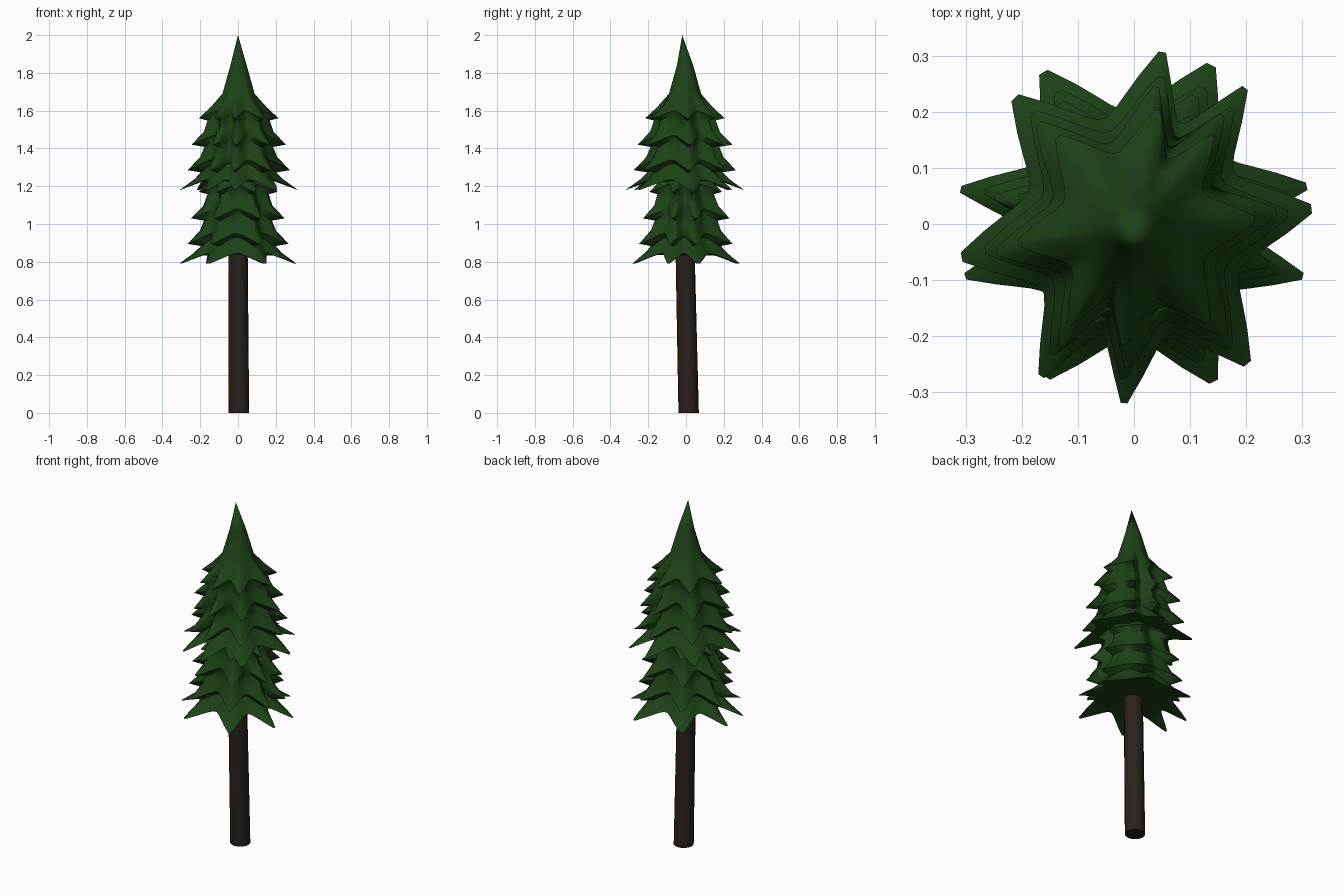
import bpy, bmesh, math, random
from mathutils import Vector

if "Cube" in bpy.data.objects:
    bpy.data.objects.remove(bpy.data.objects["Cube"])


def material(name, rgb):
    m = bpy.data.materials.new(name)
    m.diffuse_color = (*rgb, 1)
    m.use_nodes = True
    m.node_tree.nodes["Principled BSDF"].inputs["Base Color"].default_value = m.diffuse_color
    return m


def finish(name, bm, mat, angle):
    bmesh.ops.recalc_face_normals(bm, faces=bm.faces)
    me = bpy.data.meshes.new(name)
    bm.to_mesh(me)
    bm.free()
    ob = bpy.data.objects.new(name, me)
    bpy.context.collection.objects.link(ob)
    me.materials.append(mat)
    bpy.ops.object.select_all(action='DESELECT')
    bpy.context.view_layer.objects.active = ob
    ob.select_set(True)
    bpy.ops.object.shade_smooth_by_angle(angle=math.radians(angle))
    return ob


def bridge(bm, a, b):
    n = len(a)
    for i in range(n):
        j = (i + 1) % n
        bm.faces.new((a[i], a[j], b[j], b[i]))


green = material("needles", (0.013, 0.054, 0.009))
brown = material("bark", (0.024, 0.015, 0.010))

# Branch directions of one crown section (degrees), unevenly spaced
TIPS = [12, 64, 121, 169, 197, 240, 297, 343]
STEPS = 10
# Tiers: inner radius at top, scallop radius, tip radius, top z, edge z, tip z
TIERS = [(0.085, 0.135, 0.212, 1.69, 1.60, 1.56),
         (0.120, 0.155, 0.252, 1.57, 1.47, 1.42),
         (0.138, 0.175, 0.272, 1.44, 1.34, 1.285),
         (0.155, 0.200, 0.315, 1.31, 1.235, 1.18)]


def columns(shift):
    """Angles round the crown, with a weight of 1 at each blunt tip and 0 between."""
    out = []
    for i, a in enumerate(TIPS):
        gap = (TIPS[(i + 1) % len(TIPS)] - a) % 360
        for s in range(STEPS):
            t = (s + 0.5) / STEPS
            # squeeze the first and last columns towards the tips
            if s == 0:
                t = 0.03
            elif s == STEPS - 1:
                t = 0.97
            w = min(1, abs(1 - 2 * t) / 0.94) ** 1.7
            out.append((math.radians(a + shift + gap * t), w))
    return out


def crown(name, turn, centre, dz, seed):
    rnd = random.Random(seed)
    bm = bmesh.new()
    cx, cy = centre

    def ring(cols, r0, r1, z0, z1):
        return [bm.verts.new((cx + (r0 + (r1 - r0) * w) * math.cos(a),
                              cy + (r0 + (r1 - r0) * w) * math.sin(a),
                              z0 + (z1 - z0) * w + dz)) for a, w in cols]

    # Pointed top
    cols = columns(turn)
    apex = bm.verts.new((0, -0.02, 2.0 + dz))
    prev = ring(cols, 0.043, 0.043, 1.84, 1.84)
    for i in range(len(prev)):
        bm.faces.new((apex, prev[i], prev[(i + 1) % len(prev)]))
    # Drooping tiers, flaring out to spikes with thick rounded undersides
    for k, (rc, rs, rt, zt, ze, zp) in enumerate(TIERS):
        cols = columns(turn + (rnd.uniform(-4, 4) if k < 3 else 0))
        if k == 0:
            bridge(bm, prev, first := ring(cols, rc, rc, zt, zt))
            prev = first
        rings = [ring(cols, rc * 0.55 + rs * 0.45, rc * 0.5 + rt * 0.5,
                      zt * 0.5 + ze * 0.5, zt * 0.45 + zp * 0.55),
                 ring(cols, rs, rt, ze, zp)]
        if k < 3:
            nr = TIERS[k + 1][0]
            rings.append(ring(cols, nr, nr + 0.045, ze - 0.02, zp - 0.012))
        else:
            rings.append(ring(cols, rs - 0.01, rs, ze - 0.005, ze - 0.012))
        for r in rings:
            bridge(bm, prev, r)
            prev = r
    # Flat underside
    bm.faces.new(prev)
    return finish(name, bm, green, 60)


crown("upper_crown", 69, (0.003, -0.005), 0, 3)
crown("lower_crown", 0, (0, 0), -0.39, 3)

# Slightly leaning trunk
bm = bmesh.new()
rings = []
for c, r in ((Vector((0.005, 0.014, 0)), 0.054), (Vector((0, -0.008, 1.0)), 0.050)):
    rings.append([bm.verts.new(c + Vector((r * math.cos(i * math.tau / 16),
                                           r * math.sin(i * math.tau / 16), 0)))
                  for i in range(16)])
bridge(bm, *rings)
for r in rings:
    bm.faces.new(r)
finish("trunk", bm, brown, 40)
